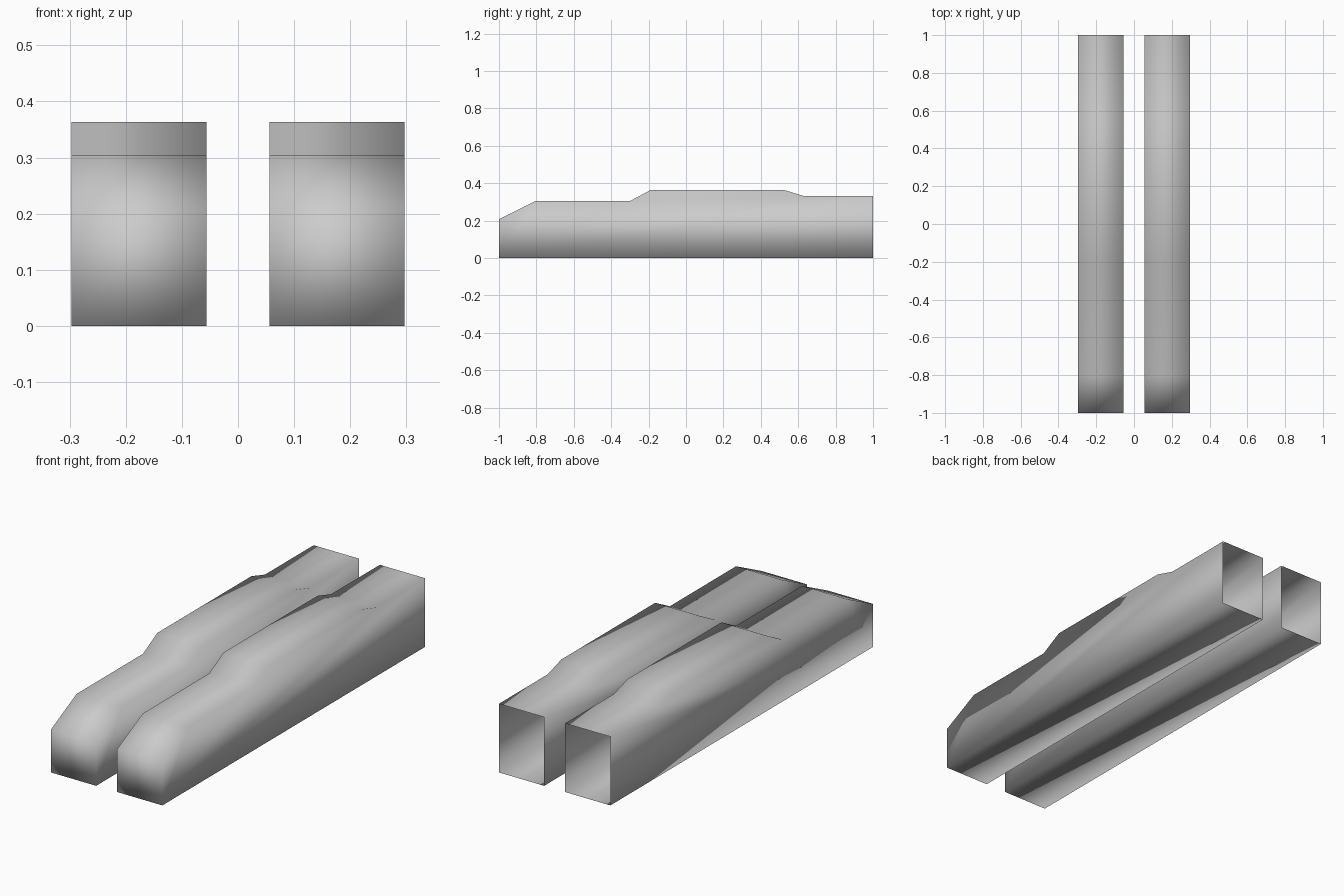
import bpy
import bmesh

cube = bpy.data.objects.get("Cube")
if cube:
    bpy.data.objects.remove(cube, do_unlink=True)

grey = bpy.data.materials.new("light_grey")
grey.use_nodes = True
grey.diffuse_color = (0.6, 0.6, 0.6, 1)
grey.node_tree.nodes["Principled BSDF"].inputs["Base Color"].default_value = (0.6, 0.6, 0.6, 1)

WIDTH = 0.241
SPACING = 0.1765

# Side outline as (y, z), from the back floor, along the front, to the back roof
PROFILE = [(1, 0), (-1, 0), (-1, 0.207), (-0.805, 0.304), (-0.30, 0.304),
           (-0.19, 0.363), (0.525, 0.363), (0.63, 0.331), (1, 0.331)]


def make_beam(name, x):
    """Closed stepped beam with a rounded-looking skin and an open back end."""
    bm = bmesh.new()
    sides = [[bm.verts.new((s * WIDTH / 2, y, z)) for y, z in PROFILE] for s in (-1, 1)]
    for side in sides:
        bm.faces.new(side)
    # Floor, front, and roof strips; the back stays open
    for i in range(len(PROFILE) - 1):
        bm.faces.new((sides[0][i], sides[0][i + 1], sides[1][i + 1], sides[1][i]))
    bmesh.ops.recalc_face_normals(bm, faces=bm.faces)
    for face in bm.faces:
        face.smooth = True
    mesh = bpy.data.meshes.new(name)
    bm.to_mesh(mesh)
    bm.free()
    mesh.materials.append(grey)
    beam = bpy.data.objects.new(name, mesh)
    beam.location.x = x
    bpy.context.collection.objects.link(beam)


make_beam("right_beam", -SPACING)
make_beam("left_beam", SPACING)
